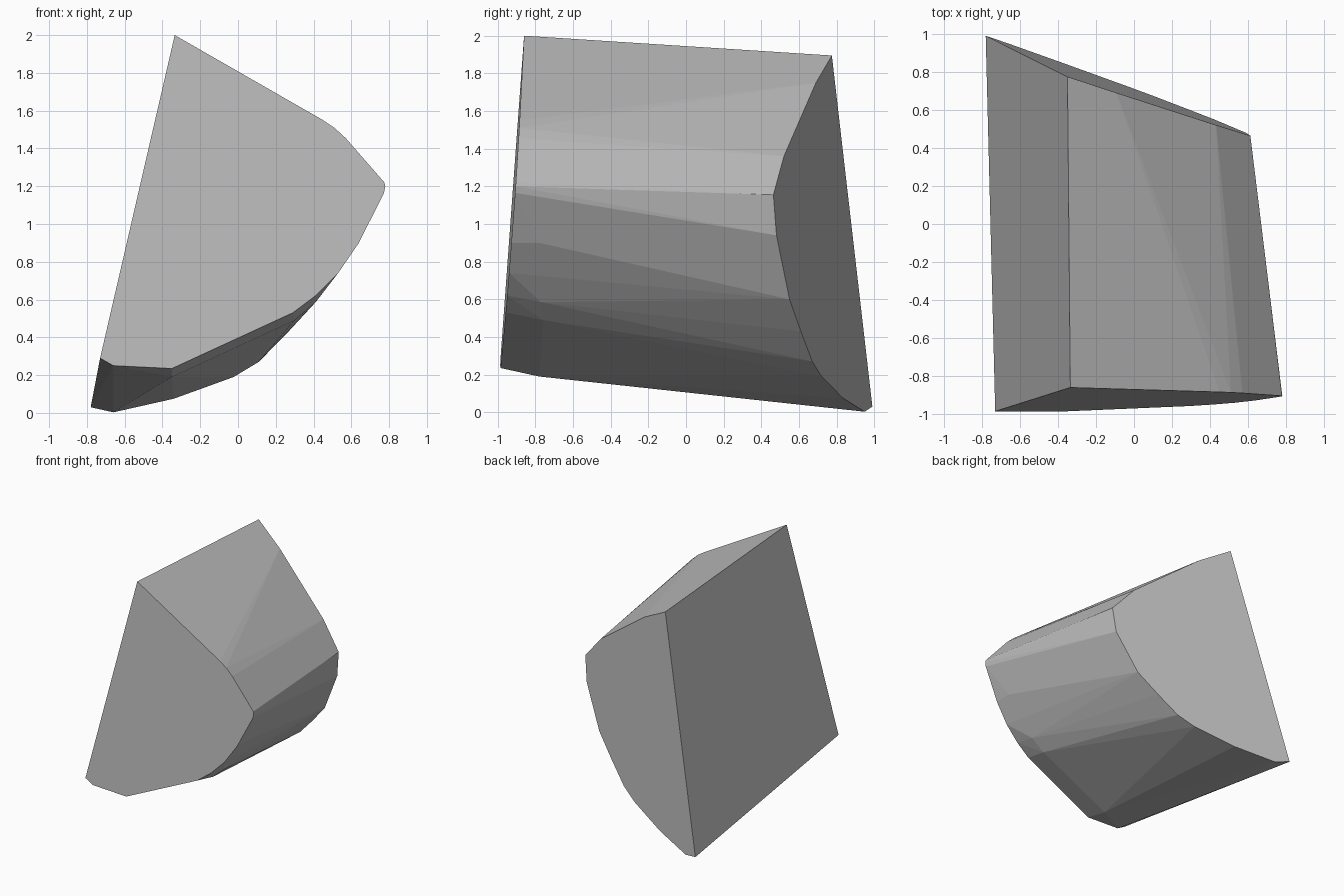
import bpy
import bmesh
import math

if "Cube" in bpy.data.objects:
    bpy.data.objects.remove(bpy.data.objects["Cube"])

# Outline of the front cut, as (x, z); it lies on a slightly tilted plane
front = [(-0.335, 2.0), (0.45, 1.55), (0.51, 1.51), (0.57, 1.455), (0.775, 1.22),
         (0.78, 1.2), (0.773, 1.165), (0.64, 0.9), (0.53, 0.74), (0.41, 0.62),
         (0.29, 0.53), (-0.35, 0.235), (-0.66, 0.25), (-0.73, 0.29)]

# Outline of the back cut, as (x, z); its plane slants forward to the right
back = [(-0.35, 1.895), (-0.093, 1.75), (0.432, 1.36), (0.612, 1.155),
        (0.587, 0.94), (0.422, 0.6), (0.267, 0.43), (0.11, 0.27),
        (-0.023, 0.19), (-0.34, 0.075), (-0.66, 0.003), (-0.78, 0.03)]

# Points where the worn lower front edge meets the curved side
worn_edge = [(0.64, -0.78, 0.9), (0.41, -0.77, 0.585), (0.3, -0.76, 0.49),
             (-0.35, -0.78, 0.19)]


def front_plane(x, z):
    return -0.998 + 0.0104 * x + 0.0707 * z


def back_plane(x, z):
    return 0.7184 - 0.3496 * x - 0.0348 * z


points = [(x, front_plane(x, z), z) for x, z in front]
points += [(x, back_plane(x, z), z) for x, z in back]
points += worn_edge

# Chipped stone wedge: the convex solid between the two cuts
bm = bmesh.new()
for p in points:
    bm.verts.new(p)
bmesh.ops.convex_hull(bm, input=bm.verts[:])
loose = [v for v in bm.verts if not v.link_faces]
bmesh.ops.delete(bm, geom=loose, context='VERTS')
# Merge the nearly flat triangles into clean facets
bmesh.ops.dissolve_limit(bm, angle_limit=math.radians(1.0),
                         verts=bm.verts[:], edges=bm.edges[:])
bmesh.ops.recalc_face_normals(bm, faces=bm.faces[:])

mesh = bpy.data.meshes.new("stone_wedge")
bm.to_mesh(mesh)
bm.free()

grey = bpy.data.materials.new("stone grey")
grey.diffuse_color = (0.5, 0.5, 0.5, 1.0)
grey.use_nodes = True
grey.node_tree.nodes["Principled BSDF"].inputs["Base Color"].default_value = grey.diffuse_color
mesh.materials.append(grey)

wedge = bpy.data.objects.new("stone_wedge", mesh)
bpy.context.collection.objects.link(wedge)
